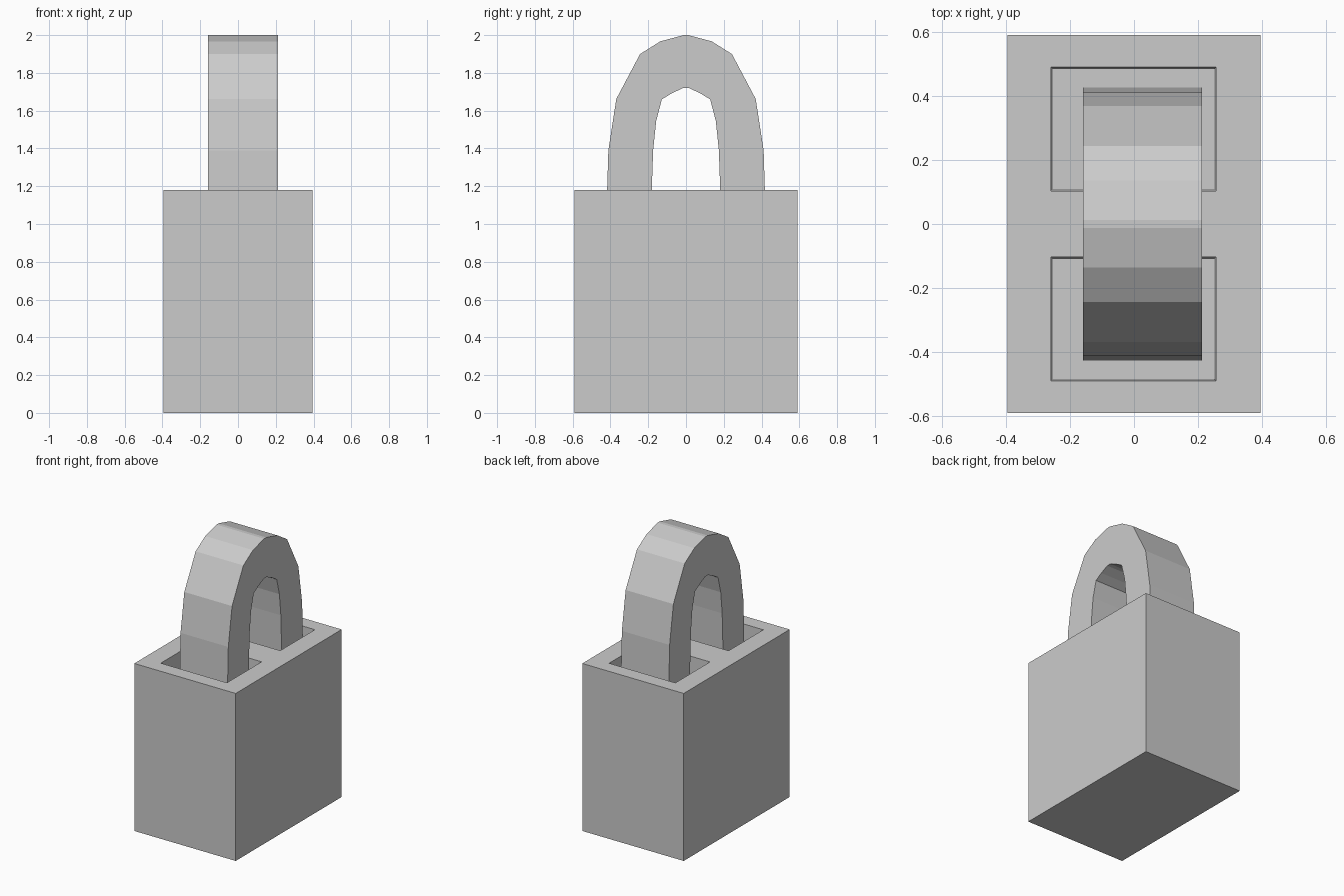
import bpy, bmesh

if "Cube" in bpy.data.objects:
    bpy.data.objects.remove(bpy.data.objects["Cube"])

W, D, H = 0.395, 0.59, 1.18      # body half width, half depth, height
FLOOR = 0.88                     # bottom of the shackle sockets


def make_object(name, bm):
    bmesh.ops.recalc_face_normals(bm, faces=bm.faces)
    mesh = bpy.data.meshes.new(name)
    bm.to_mesh(mesh)
    bm.free()
    obj = bpy.data.objects.new(name, mesh)
    bpy.context.collection.objects.link(obj)
    return obj


def box(name, x0, x1, y0, y1, z0, z1, taper=0.0):
    """Box whose lower rim is pulled inward by taper."""
    bm = bmesh.new()
    rings = []
    for z, t in ((z0, taper), (z1, 0.0)):
        rings.append([bm.verts.new(p) for p in (
            (x0 + t, y0 + t, z), (x1 - t, y0 + t, z),
            (x1 - t, y1 - t, z), (x0 + t, y1 - t, z))])
    low, top = rings
    bm.faces.new(low)
    bm.faces.new(top)
    for i in range(4):
        j = (i + 1) % 4
        bm.faces.new((low[i], low[j], top[j], top[i]))
    return make_object(name, bm)


# Lock body with two slightly tapered sockets
body = box("lock_body", -W, W, -D, D, 0, H)
bpy.context.view_layer.objects.active = body
for y0, y1 in ((0.103, 0.49), (-0.49, -0.103)):
    # Extending above the top keeps the taper and cuts cleanly
    cutter = box("socket_cutter", -0.26, 0.257, y0, y1, FLOOR, H + 0.02, 0.006)
    cutter.hide_render = True
    mod = body.modifiers.new("socket", 'BOOLEAN')
    mod.operation = 'DIFFERENCE'
    mod.solver = 'EXACT'
    mod.object = cutter
    bpy.ops.object.modifier_apply(modifier=mod.name)
    bpy.data.objects.remove(cutter)

# Shackle: half profile (outer, inner) from foot to crown, mirrored in y
half = [((0.427, FLOOR - 0.01), (0.192, FLOOR - 0.01)),
        ((0.411, 1.39), (0.174, 1.39)),
        ((0.369, 1.662), (0.158, 1.545)),
        ((0.243, 1.90), (0.128, 1.66)),
        ((0.136, 1.967), (0.075, 1.692)),
        ((0.012, 2.0), (0.015, 1.72))]
arch = half + [((-a, b), (-c, d)) for (a, b), (c, d) in reversed(half)]

bm = bmesh.new()
rings = []
for outer, inner in arch:
    rings.append([bm.verts.new((x, y, z)) for x, (y, z) in (
        (-0.16, outer), (0.212, outer), (0.212, inner), (-0.16, inner))])
for a, b in zip(rings, rings[1:]):
    for i in range(4):
        j = (i + 1) % 4
        bm.faces.new((a[i], a[j], b[j], b[i]))
bm.faces.new(rings[0])
bm.faces.new(rings[-1])
make_object("shackle", bm)
